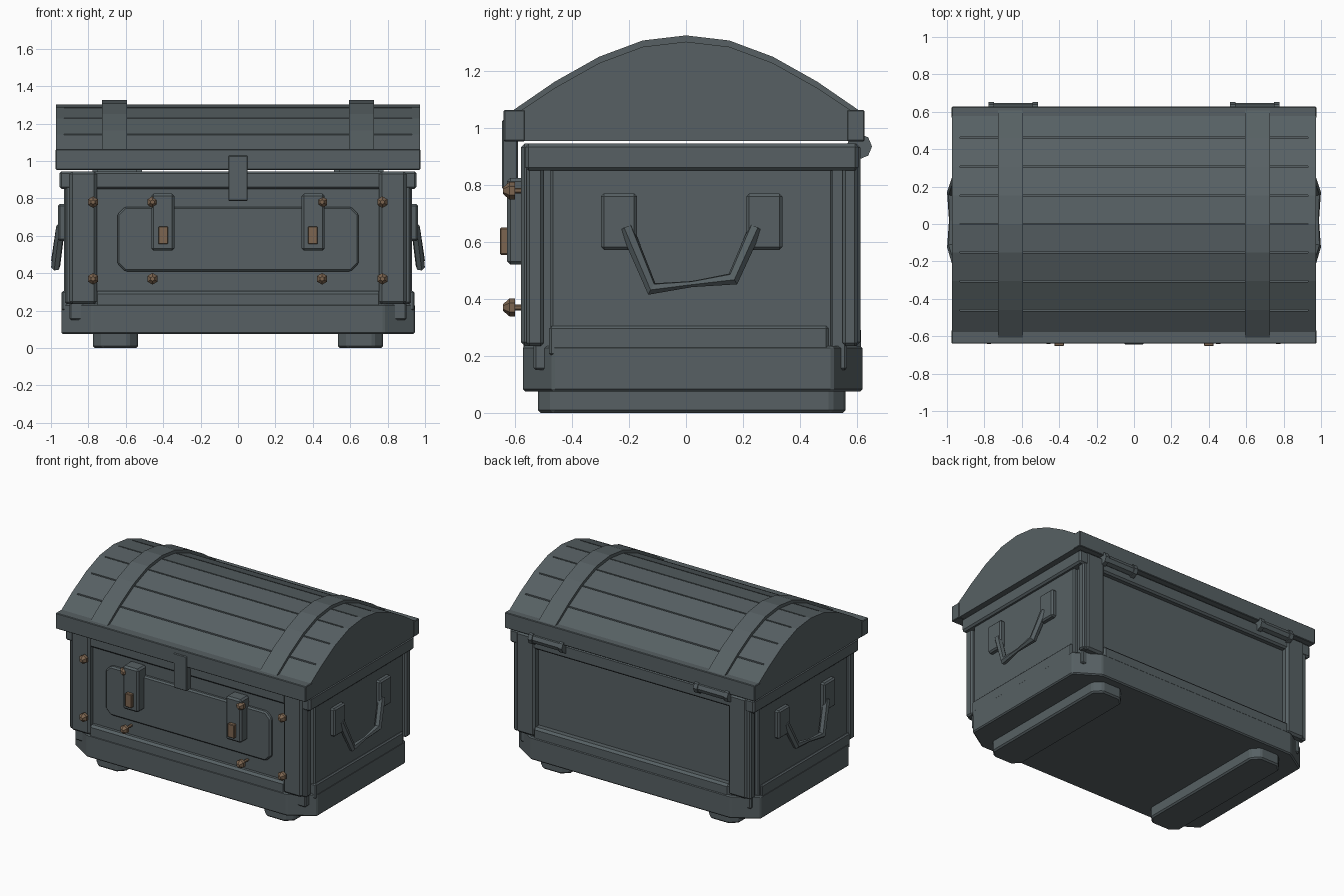
import bpy, bmesh, math
from mathutils import Vector, Matrix

if "Cube" in bpy.data.objects:
    bpy.data.objects.remove(bpy.data.objects["Cube"])


def material(name, rgb):
    m = bpy.data.materials.new(name)
    m.diffuse_color = (*rgb, 1)
    m.use_nodes = True
    m.node_tree.nodes["Principled BSDF"].inputs["Base Color"].default_value = m.diffuse_color
    return m


IRON = material("dark_slate", (0.095, 0.118, 0.126))
BRONZE = material("bronze", (0.20, 0.13, 0.08))


def finish(name, bm, mat=IRON, bevel=0):
    bmesh.ops.recalc_face_normals(bm, faces=bm.faces)
    me = bpy.data.meshes.new(name)
    bm.to_mesh(me)
    bm.free()
    ob = bpy.data.objects.new(name, me)
    bpy.context.collection.objects.link(ob)
    me.materials.append(mat)
    if bevel:
        mod = ob.modifiers.new("Bevel", 'BEVEL')
        mod.width, mod.segments = bevel, 1
    return ob


def add_box(bm, x0, x1, y0, y1, z0, z1):
    mtx = Matrix.Translation(((x0 + x1) / 2, (y0 + y1) / 2, (z0 + z1) / 2))
    mtx = mtx @ Matrix.Diagonal((abs(x1 - x0), abs(y1 - y0), abs(z1 - z0), 1))
    bmesh.ops.create_cube(bm, size=1, matrix=mtx)


def box(name, *lims, mat=IRON, bevel=0.008):
    bm = bmesh.new()
    add_box(bm, *lims)
    return finish(name, bm, mat, bevel)


def prism(name, pts, axis, a, b, mat=IRON, bevel=0):
    """Extrude a 2D outline from a to b along an axis."""
    def place(p, t):
        return {'x': (t, p[0], p[1]), 'y': (p[0], t, p[1]), 'z': (p[0], p[1], t)}[axis]
    bm = bmesh.new()
    f = bm.faces.new([bm.verts.new(place(p, a)) for p in pts])
    ext = bmesh.ops.extrude_face_region(bm, geom=[f])
    d = Vector(place((0, 0), b - a))
    bmesh.ops.translate(bm, vec=d, verts=[v for v in ext['geom'] if isinstance(v, bmesh.types.BMVert)])
    return finish(name, bm, mat, bevel)


def cut_rect(x0, x1, y0, y1, cx, cy):
    """Rectangle outline with its four corners cut off."""
    return [(x0 + cx, y0), (x1 - cx, y0), (x1, y0 + cy), (x1, y1 - cy),
            (x1 - cx, y1), (x0 + cx, y1), (x0, y1 - cy), (x0, y0 + cy)]


def rod(name, centre, axis, length, r1, r2, sides, mat=IRON):
    bm = bmesh.new()
    rot = Vector((0, 0, 1)).rotation_difference(Vector(axis)).to_matrix().to_4x4()
    bmesh.ops.create_cone(bm, cap_ends=True, segments=sides, radius1=r1, radius2=r2,
                          depth=length, matrix=Matrix.Translation(centre) @ rot)
    return finish(name, bm, mat)


# Skid feet
for s in (-1, 1):
    c = 0.655 * s
    prism("foot", cut_rect(c - 0.12, c + 0.12, -0.52, 0.56, 0.05, 0.05), 'z', 0, 0.085, bevel=0.01)

# Plinth with cut corners, raised between the posts
prism("plinth", cut_rect(-0.945, 0.945, -0.573, 0.62, 0.165, 0.105), 'z', 0.075, 0.235, bevel=0.008)
box("plinth_front_back", -0.765, 0.765, -0.57, 0.615, 0.2, 0.305, bevel=0.015)
box("plinth_sides", -0.943, 0.943, -0.48, 0.5, 0.2, 0.305)

# Chest body and its end panels
box("body", -0.90, 0.90, -0.535, 0.565, 0.15, 0.93)
box("end_panels", -0.93, 0.93, -0.475, 0.515, 0.2, 0.9)

# Upper rim
box("body_rim", -0.955, 0.955, -0.565, 0.605, 0.85, 0.945, bevel=0.012)

# Corner posts
for s in (-1, 1):
    for y0, y1 in ((-0.58, -0.49), (0.53, 0.612)):
        box("corner_post", s * 0.755, s * 0.9, y0, y1, 0.235, 0.945, bevel=0.014)
        box("corner_edge", s * 0.88, s * 0.925, y0 + 0.02, y1 - 0.01, 0.235, 0.88, bevel=0.01)

# Raised front panel
prism("front_panel", cut_rect(-0.645, 0.645, 0.41, 0.755, 0.04, 0.04), 'y', -0.56, -0.5, bevel=0.01)

# Latches with bronze pegs
for s in (-1, 1):
    box("latch_plate", s * 0.34, s * 0.463, -0.628, -0.53, 0.52, 0.825, bevel=0.012)
    box("latch_peg", s * 0.4 - 0.026, s * 0.4 + 0.026, -0.653, -0.61, 0.555, 0.65, mat=BRONZE, bevel=0.004)

# Bronze studs on short stems
for x in (-0.775, -0.457, 0.45, 0.772):
    for z in (0.78, 0.37):
        rod("stud_base", (x, -0.61, z), (0, -1, 0), 0.02, 0.031, 0.031, 6, BRONZE)
        rod("stud_head", (x, -0.631, z), (0, -1, 0), 0.022, 0.031, 0.012, 6, BRONZE)
        rod("stud_stem", (x, -0.57, z), (0, -1, 0), 0.07, 0.01, 0.01, 6, BRONZE)

# Centre clasp
box("clasp", -0.052, 0.052, -0.645, -0.59, 0.785, 1.03, bevel=0.005)

# Arched lid with plank grooves
half = [(0, 1.325), (0.152, 1.307), (0.305, 1.25), (0.46, 1.163), (0.61, 1.06)]
arch = [(-y, z) for y, z in half[:0:-1]] + half
top = [(y, z - 0.022) for y, z in arch[1:-1]]
lid = prism("lid", [(-0.585, 0.955), (-0.585, 1.058)] + top + [(0.585, 1.058), (0.585, 0.955)],
            'x', -0.972, 0.972)
bm = bmesh.new()
for y, z in top:
    add_box(bm, -0.93, 0.93, y - 0.004, y + 0.004, z - 0.014, z + 0.03)
cutter = finish("groove_cutter", bm)
cutter.hide_render = True
cutter.hide_viewport = True
mod = lid.modifiers.new("Grooves", 'BOOLEAN')
mod.operation, mod.object, mod.solver = 'DIFFERENCE', cutter, 'EXACT'

# Lid rails front and back
box("lid_front_rail", -0.975, 0.975, -0.64, -0.565, 0.953, 1.063, bevel=0.004)
box("lid_back_rail", -0.975, 0.975, 0.565, 0.627, 0.953, 1.063, bevel=0.004)

# Lid straps
outline = arch + [(y * 0.96, z - 0.03) for y, z in reversed(arch)]
for s in (-1, 1):
    prism("lid_strap", outline, 'x', s * 0.66 - 0.066, s * 0.66 + 0.066)

# Hinges on the back
for s in (-1, 1):
    c = s * 0.645
    rod("hinge_barrel", (c, 0.61, 0.935), (1, 0, 0), 0.25, 0.036, 0.036, 8)
    for e in (-1, 1):
        rod("hinge_collar", (c + e * 0.118, 0.608, 0.935), (1, 0, 0), 0.03, 0.045, 0.045, 8)

# End handles and their mounting plates
path = [(0.948, -0.21, 0.65, 1), (0.975, -0.12, 0.435, 1), (0.978, 0.02, 0.452, 0.45),
        (0.975, 0.165, 0.47, 1), (0.948, 0.245, 0.65, 1)]
for s in (-1, 1):
    for y in (-0.235, 0.275):
        box("handle_plate", s * 0.92, s * 0.962, y - 0.063, y + 0.063, 0.572, 0.77, bevel=0.01)
    cu = bpy.data.curves.new("handle", 'CURVE')
    cu.dimensions = '3D'
    cu.bevel_depth, cu.bevel_resolution, cu.use_fill_caps = 0.025, 1, True
    sp = cu.splines.new('POLY')
    sp.points.add(len(path) - 1)
    for p, (x, y, z, r) in zip(sp.points, path):
        p.co, p.radius = (s * x, y, z, 1), r
    sp.use_smooth = False
    cu.materials.append(IRON)
    bpy.context.collection.objects.link(bpy.data.objects.new("handle", cu))
